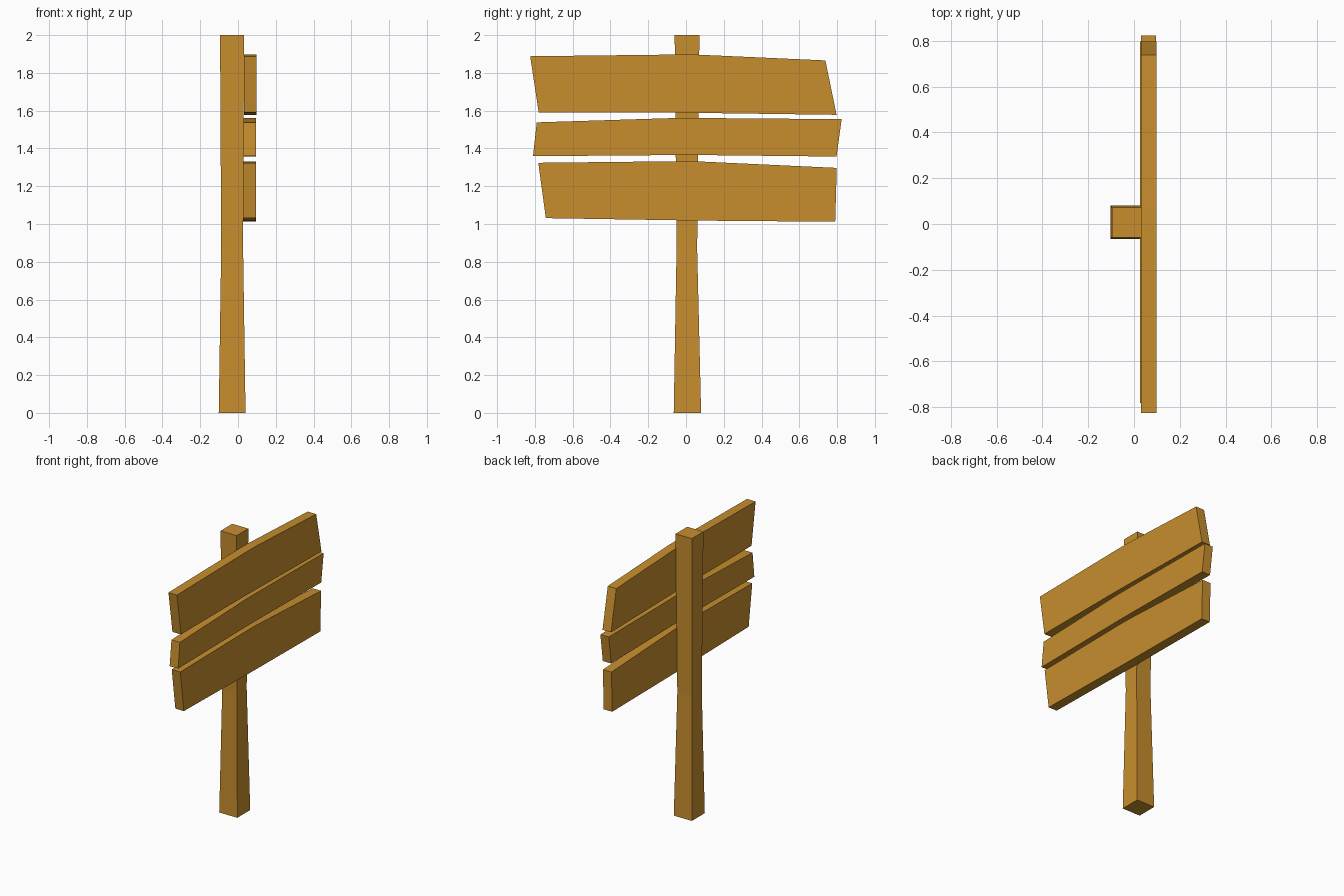
import bpy, bmesh

if "Cube" in bpy.data.objects:
    bpy.data.objects.remove(bpy.data.objects["Cube"])

wood = bpy.data.materials.new("wood")
wood.diffuse_color = (0.57, 0.27, 0.027, 1)
wood.use_nodes = True
wood.node_tree.nodes["Principled BSDF"].inputs["Base Color"].default_value = wood.diffuse_color


def loft(name, rings):
    """Closed solid through a stack of rings with equal point counts."""
    bm = bmesh.new()
    loops = [[bm.verts.new(p) for p in ring] for ring in rings]
    n = len(loops[0])
    for a, b in zip(loops, loops[1:]):
        for i in range(n):
            j = (i + 1) % n
            bm.faces.new((a[i], a[j], b[j], b[i]))
    bm.faces.new(loops[0][::-1])
    bm.faces.new(loops[-1])
    bmesh.ops.recalc_face_normals(bm, faces=bm.faces)
    mesh = bpy.data.meshes.new(name)
    bm.to_mesh(mesh)
    bm.free()
    mesh.materials.append(wood)
    obj = bpy.data.objects.new(name, mesh)
    bpy.context.collection.objects.link(obj)


def square(x0, x1, y0, y1, z):
    return [(x0, y0, z), (x1, y0, z), (x1, y1, z), (x0, y1, z)]


# Square post, pinched at the middle
loft("post", [
    square(-0.102, 0.040, -0.065, 0.080, 0.0),
    square(-0.089, 0.027, -0.050, 0.059, 0.87),
    square(-0.095, 0.032, -0.060, 0.071, 2.0),
])

# Crooked boards: back and front x, then the (y, z) outline
boards = {
    "top_board": (0.031, 0.098, [
        (-0.825, 1.888), (-0.06, 1.897), (0.07, 1.896), (0.738, 1.866),
        (0.797, 1.578), (0.07, 1.588), (-0.06, 1.590), (-0.780, 1.591)]),
    "middle_board": (0.030, 0.096, [
        (-0.790, 1.538), (-0.06, 1.561), (0.07, 1.561), (0.824, 1.555),
        (0.797, 1.357), (0.07, 1.365), (-0.06, 1.365), (-0.810, 1.359)]),
    "bottom_board": (0.027, 0.094, [
        (-0.782, 1.324), (-0.06, 1.332), (0.07, 1.331), (0.798, 1.297),
        (0.790, 1.012), (0.07, 1.018), (-0.06, 1.020), (-0.742, 1.031)]),
}
for name, (x0, x1, outline) in boards.items():
    loft(name, [[(x, y, z) for y, z in outline] for x in (x0, x1)])
